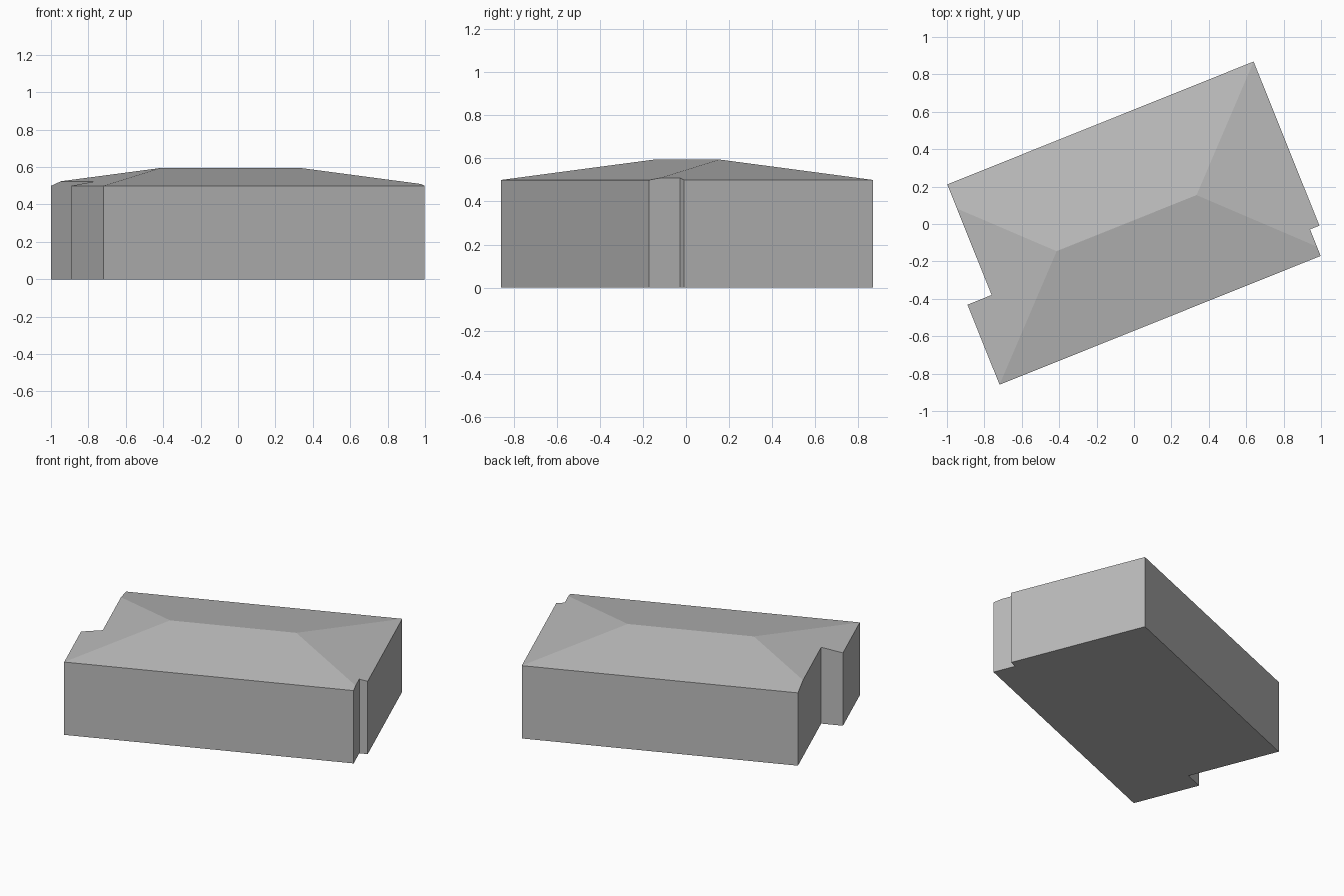
import bpy
import bmesh
from math import radians
from mathutils import Matrix

default = bpy.data.objects.get("Cube")
if default:
    bpy.data.objects.remove(default, do_unlink=True)

# Footprint in the building's own axes, turned to its final heading
TURN = Matrix.Rotation(radians(21.85), 4, 'Z')
WEST, EAST, SOUTH, NORTH = -0.987, 0.917, -0.530, 0.568
EAVES, RIDGE = 0.5, 0.595

grey = bpy.data.materials.new("plain grey")
grey.use_nodes = True
colour = (0.5, 0.5, 0.5, 1)
grey.diffuse_color = colour
grey.node_tree.nodes["Principled BSDF"].inputs["Base Color"].default_value = colour


def add_object(name, bm):
    bmesh.ops.recalc_face_normals(bm, faces=bm.faces)
    bm.transform(TURN)
    mesh = bpy.data.meshes.new(name)
    bm.to_mesh(mesh)
    bm.free()
    mesh.materials.append(grey)
    obj = bpy.data.objects.new(name, mesh)
    bpy.context.collection.objects.link(obj)
    return obj


def box(x0, x1, y0, y1, z0, z1):
    bm = bmesh.new()
    bmesh.ops.create_cube(bm, size=1)
    for v in bm.verts:
        v.co = (x1 if v.co.x > 0 else x0,
                y1 if v.co.y > 0 else y0,
                z1 if v.co.z > 0 else z0)
    return bm


# Walls with a hipped roof: the top face is replaced by four slopes
bm = box(WEST, EAST, SOUTH, NORTH, 0, EAVES)
top = max(bm.faces, key=lambda f: f.calc_center_median().z)
sw, se, ne, nw = sorted(top.verts, key=lambda v: (v.co.y > 0, v.co.x * (1 if v.co.y < 0 else -1)))
bm.faces.remove(top)
mid, run = (SOUTH + NORTH) / 2, (NORTH - SOUTH) / 2
west_peak = bm.verts.new((WEST + run, mid, RIDGE))
east_peak = bm.verts.new((EAST - run, mid, RIDGE))
for slope in ((sw, se, east_peak, west_peak), (se, ne, east_peak),
              (ne, nw, west_peak, east_peak), (nw, sw, west_peak)):
    bm.faces.new(slope)
building = add_object("hipped_building", bm)

# Set-back end walls
notches = {"west_setback": (-1.2, -0.848, -0.069, 0.8),
           "east_setback": (0.863, 1.2, -0.8, -0.377)}
for name, area in notches.items():
    cutter = add_object(name, box(*area, -0.2, 0.8))
    cutter.hide_render = True
    cutter.hide_set(True)
    cut = building.modifiers.new(name, 'BOOLEAN')
    cut.operation = 'DIFFERENCE'
    cut.solver = 'EXACT'
    cut.object = cutter

# Bake the cuts and drop the helpers
bpy.context.view_layer.update()
evaluated = building.evaluated_get(bpy.context.evaluated_depsgraph_get())
cut_mesh = bpy.data.meshes.new_from_object(evaluated)
building.modifiers.clear()
building.data = cut_mesh
for name in notches:
    bpy.data.objects.remove(bpy.data.objects[name], do_unlink=True)
